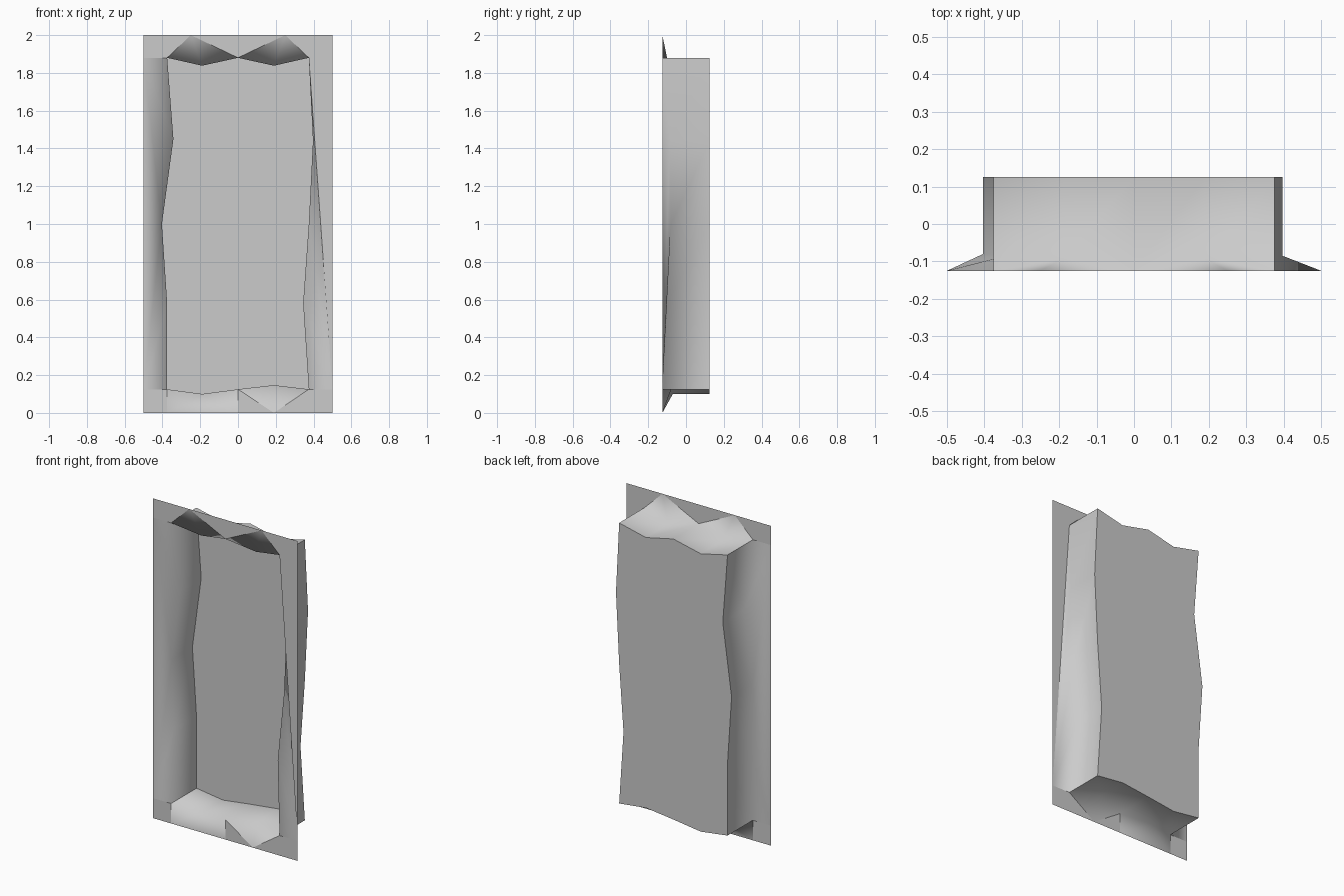
import bpy, bmesh
from mathutils import Vector

cube = bpy.data.objects.get("Cube")
if cube:
    bpy.data.objects.remove(cube, do_unlink=True)

FRONT, BACK = -0.125, 0.125
CENTRE = Vector((0, 0, 1))

grey = bpy.data.materials.new("plain_grey")
grey.use_nodes = True
grey.diffuse_color = (0.6, 0.6, 0.6, 1)
grey.node_tree.nodes["Principled BSDF"].inputs["Base Color"].default_value = (0.6, 0.6, 0.6, 1)


def build(name, polygons, smooth, inward):
    """Join polygons into one mesh facing the recess or the front."""
    bm = bmesh.new()
    for poly in polygons:
        bm.faces.new([bm.verts.new(p) for p in poly])
    bmesh.ops.remove_doubles(bm, verts=bm.verts, dist=0.0001)
    for f in bm.faces:
        f.normal_update()
        f.smooth = smooth
        aim = Vector((0, -1, 0))
        if inward and abs(f.normal.y) < 0.01:
            aim = CENTRE - f.calc_center_median()
        if f.normal.dot(aim) < 0:
            f.normal_flip()
    mesh = bpy.data.meshes.new(name)
    bm.to_mesh(mesh)
    bm.free()
    mesh.materials.append(grey)
    obj = bpy.data.objects.new(name, mesh)
    bpy.context.collection.objects.link(obj)


def front(p):
    return (p[0], FRONT, p[1])


rim = []


def side(name, lip, fans):
    """Wall from the lip to the back, with flared triangles out to the rim."""
    polys = []
    for (x0, y0, z0), (x1, y1, z1) in zip(lip, lip[1:]):
        polys.append([(x0, y0, z0), (x1, y1, z1), (x1, BACK, z1), (x0, BACK, z0)])
    previous = None
    for outer, first, last in fans:
        if previous:
            flat = lip[first][1] == FRONT
            (rim if flat else polys).append([front(previous), front(outer), lip[first]])
        for i in range(first, last):
            polys.append([front(outer), lip[i], lip[i + 1]])
        previous = outer
    build(name, polys, True, True)


# Wavy lip of each side: x, depth, z
LOW, HIGH, X = 0.125, 1.88, 0.375
left = [(X, FRONT, LOW), (0.345, -0.1, 0.58), (X, -0.08, 1.0), (0.397, -0.085, 1.44), (X, FRONT, HIGH)]
right = [(-X, FRONT, LOW), (-X, -0.1, 0.58), (-0.403, -0.08, 1.0), (-0.342, -0.085, 1.45), (-X, FRONT, HIGH)]
top = [(-X, FRONT, HIGH), (-0.19, -0.092, 1.838), (0, FRONT, HIGH), (0.19, -0.092, 1.838), (X, FRONT, HIGH)]
bottom = [(-X, FRONT, LOW), (-0.19, -0.07, 0.1), (0, FRONT, LOW), (0.19, -0.07, 0.147), (X, FRONT, LOW)]

# Flared walls
side("left_wall", left, [((0.5, LOW), 0, 4), ((0.5, HIGH), 4, 4)])
side("right_wall", right, [((-0.5, LOW), 0, 2), ((-0.5, HIGH), 2, 4)])
side("top_wall", top, [((-0.25, 2), 0, 2), ((0.25, 2), 2, 4)])
side("bottom_wall", bottom, [((-X, 0), 0, 1), ((0, 0), 1, 2), ((0.19, 0), 2, 4)])

# Flat rim corners
for s in (-1, 1):
    rim.append([front(p) for p in ((s * 0.5, 2), (s * 0.25, 2), (s * X, HIGH), (s * 0.5, HIGH))])
    inner = -X if s < 0 else 0.19
    rim.append([front(p) for p in ((s * 0.5, 0), (inner, 0), (s * X, LOW), (s * 0.5, LOW))])
build("front_rim", rim, False, False)

# Back panel follows the wavy outline
loop = bottom[:-1] + left[:-1] + top[:0:-1] + right[:0:-1]
build("back_panel", [[(x, BACK, z) for x, y, z in loop]], False, False)
